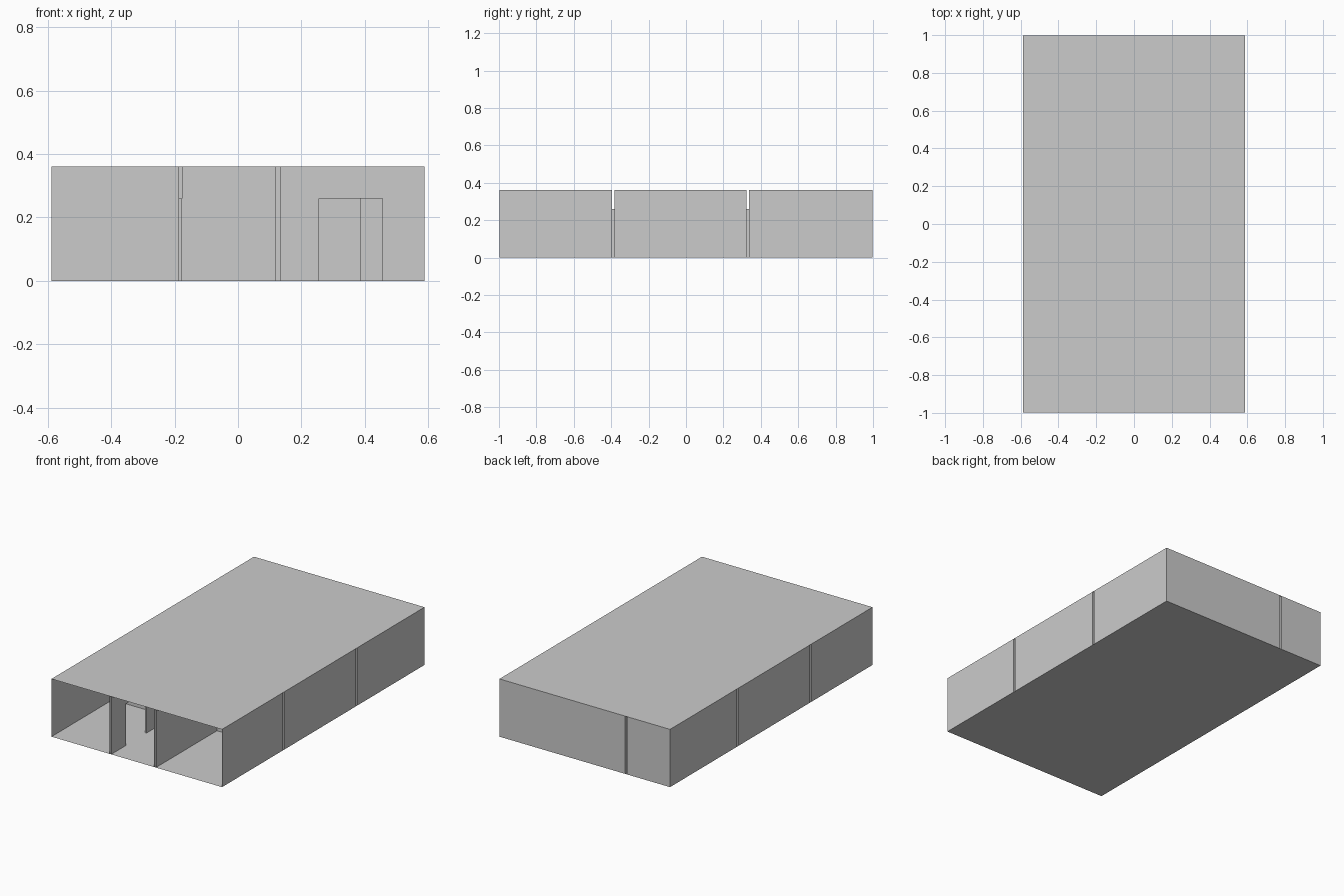
import bpy

if "Cube" in bpy.data.objects:
    bpy.data.objects.remove(bpy.data.objects["Cube"])

X, Y, H = 0.588, 0.997, 0.36        # half width, half depth, ceiling height
DOOR_W, DOOR_H = 0.2, 0.26


def sheet_object(name, quads):
    verts = [v for q in quads for v in q]
    faces = [tuple(range(i * 4, i * 4 + 4)) for i in range(len(quads))]
    mesh = bpy.data.meshes.new(name)
    mesh.from_pydata(verts, [], faces)
    obj = bpy.data.objects.new(name, mesh)
    bpy.context.collection.objects.link(obj)
    return obj


def wall(axis, pos, a, b, door=None):
    """Vertical sheet at pos on the given axis, running a..b, with an optional door hole."""
    def quad(s, e, z0, z1):
        pts = [(s, z0), (e, z0), (e, z1), (s, z1)]
        return [(pos, t, z) if axis == 'x' else (t, pos, z) for t, z in pts]
    if door is None:
        return [quad(a, b, 0, H)]
    d0, d1 = door, door + DOOR_W
    return [quad(a, d0, 0, H), quad(d1, b, 0, H), quad(d0, d1, DOOR_H, H)]


def room(name, x0, x1, y0, y1, left=None, right=None, front=None, back=None, open_front=False):
    """Room shell; each side may be given the start of its door hole."""
    quads = wall('x', x0, y0, y1, left) + wall('x', x1, y0, y1, right)
    quads += wall('y', y1, x0, x1, back)
    if not open_front:
        quads += wall('y', y0, x0, x1, front)
    sheet_object(name, quads)


def door_frame(name, axis, p0, p1, start):
    """Jambs and header bridging the gap between two room shells."""
    def pt(p, t, z):
        return (p, t, z) if axis == 'x' else (t, p, z)
    end = start + DOOR_W
    quads = [[pt(p0, t, 0), pt(p1, t, 0), pt(p1, t, DOOR_H), pt(p0, t, DOOR_H)]
             for t in (start, end)]
    quads.append([pt(p0, start, DOOR_H), pt(p1, start, DOOR_H),
                  pt(p1, end, DOOR_H), pt(p0, end, DOOR_H)])
    sheet_object(name, quads)


# Floor and roof
for name, z in (("floor", 0), ("roof", H)):
    sheet_object(name, [[(-X, -Y, z), (X, -Y, z), (X, Y, z), (-X, Y, z)]])

# Gaps between the rooms
FY = (-0.396, -0.383)     # front row / middle row
BY = (0.324, 0.336)       # middle row / back row
LX = (-0.187, -0.176)     # front left / front centre
RX = (0.12, 0.132)        # front centre / front right
BX = (-0.29, -0.279)      # back left / back right

# Door starts
D_LEFT, D_FRONT, D_BACK, D_REAR = -0.85, 0.256, 0.185, 0.56

# Front rooms, open to the front
room("front_left_room", -X, LX[0], -Y, FY[0], right=D_LEFT, open_front=True)
room("front_centre_room", LX[1], RX[0], -Y, FY[0], left=D_LEFT, open_front=True)
room("front_right_room", RX[1], X, -Y, FY[0], back=D_FRONT, open_front=True)

# Middle and back rooms
room("middle_room", -X, X, FY[1], BY[0], front=D_FRONT, back=D_BACK)
room("back_left_room", -X, BX[0], BY[1], Y, right=D_REAR)
room("back_right_room", BX[1], X, BY[1], Y, left=D_REAR, front=D_BACK)

# Door frames
door_frame("left_door_frame", 'x', *LX, D_LEFT)
door_frame("front_door_frame", 'y', *FY, D_FRONT)
door_frame("back_door_frame", 'y', *BY, D_BACK)
door_frame("rear_door_frame", 'x', *BX, D_REAR)
